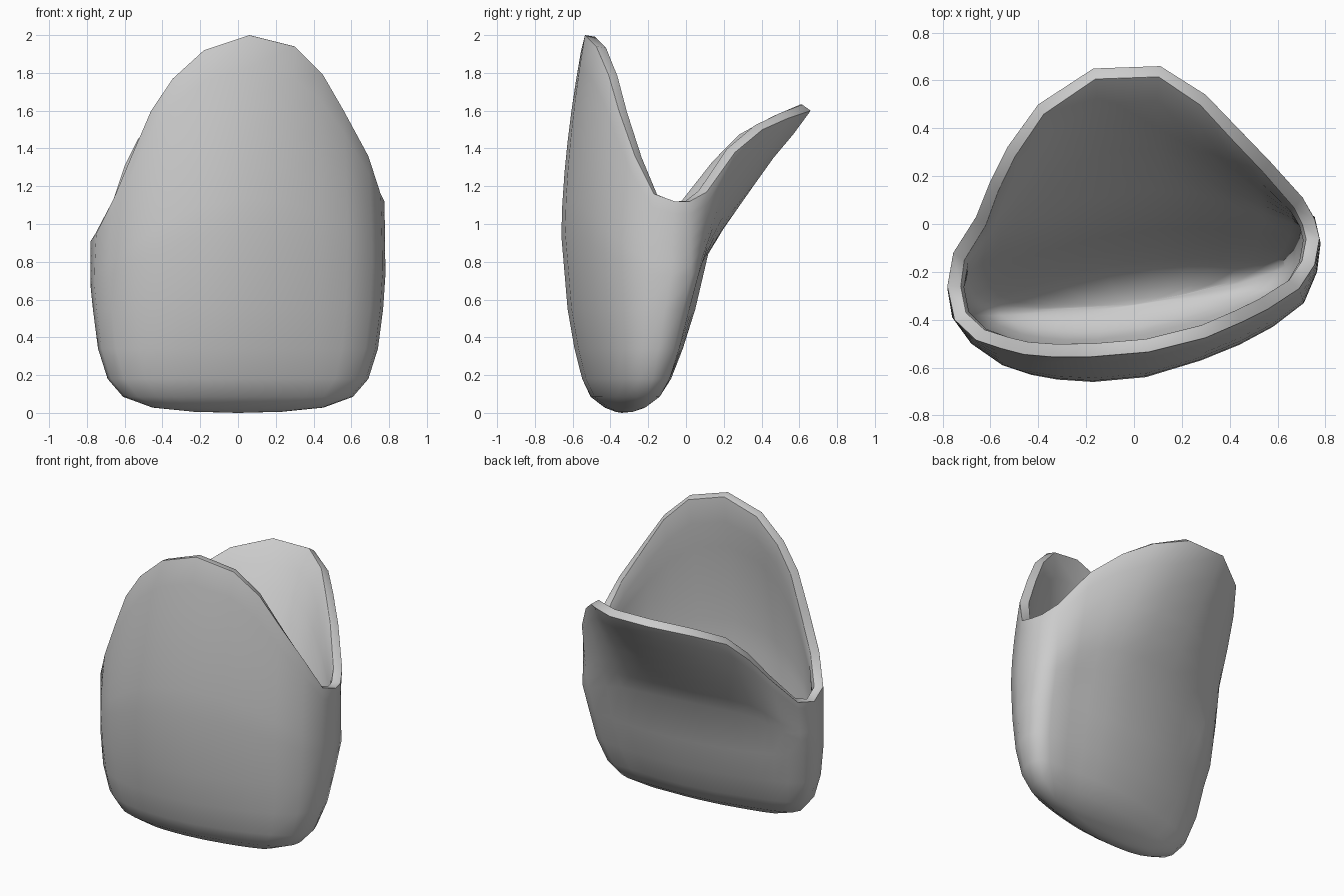
import bpy, bmesh
from mathutils import Vector

if "Cube" in bpy.data.objects:
    bpy.data.objects.remove(bpy.data.objects["Cube"])

# Rim of the pouch: left corner, front flap, right corner, back flap
RIM = [(-.78, -.26, .91), (-.75, -.40, .95), (-.66, -.485, 1.13), (-.555, -.52, 1.38),
       (-.46, -.545, 1.60), (-.345, -.555, 1.77), (-.18, -.555, 1.92), (.06, -.535, 2.0),
       (.30, -.475, 1.94), (.45, -.41, 1.79), (.56, -.355, 1.60), (.69, -.27, 1.36),
       (.755, -.17, 1.16), (.775, -.06, 1.12), (.755, .02, 1.12), (.705, .11, 1.17),
       (.57, .26, 1.38), (.43, .405, 1.50), (.30, .54, 1.56), (.11, .66, 1.60),
       (-.17, .65, 1.60), (-.40, .50, 1.54), (-.53, .32, 1.45), (-.60, .18, 1.31),
       (-.66, .03, 1.13), (-.755, -.12, .95)]

# Belly cross-section, same column order
BELLY = [(-.78, -.27), (-.76, -.39), (-.68, -.50), (-.55, -.59), (-.43, -.63), (-.32, -.65),
         (-.17, -.66), (.05, -.64), (.28, -.57), (.44, -.505), (.58, -.43), (.71, -.33),
         (.765, -.20), (.78, -.08), (.755, .03), (.68, .08), (.54, .09), (.41, .105),
         (.28, .12), (.10, .12), (-.15, .085), (-.38, .015), (-.50, -.03), (-.58, -.06),
         (-.66, -.10), (-.745, -.16)]

# Lower body: height, width scale, depth scale
LOWER = [(.006, .30, .09), (.028, .58, .23), (.085, .78, .44), (.18, .885, .58),
         (.34, .95, .72), (.55, .985, .86)]
UPPER_STEPS = 6


def axis_y(x, z):
    """Middle line of the slightly turned body."""
    return -.33 + .06 * min(z / .8, 1) + .13 * x


def column(i):
    bx, by = BELLY[i]
    rim = Vector(RIM[i])
    pts = []
    for z, sx, sy in LOWER:
        x = bx * sx
        pts.append(Vector((x, axis_y(x, z) + (by - axis_y(bx, .8)) * sy, z)))
    zm = .42 + .27 * rim.z
    power = 1.7 if i < 14 else 1.02
    for k in range(UPPER_STEPS + 1):
        t = k / UPPER_STEPS
        f = t ** power
        pts.append(Vector((bx + (rim.x - bx) * f, by + (rim.y - by) * f, zm + (rim.z - zm) * t)))
    return pts


# Outer skin
bm = bmesh.new()
cols = [[bm.verts.new(p) for p in column(i)] for i in range(len(RIM))]
pole = bm.verts.new((0, -.34, 0))
for a, b in zip(cols, cols[1:] + cols[:1]):
    bm.faces.new((pole, b[0], a[0]))
    for k in range(len(a) - 1):
        bm.faces.new((a[k], b[k], b[k + 1], a[k + 1]))
# Ease the crease where the back flap starts to flare
back = [v for i in range(15, 25) for v in cols[i][4:-2]]
for _ in range(2):
    bmesh.ops.smooth_vert(bm, verts=back, factor=.3, use_axis_x=False, use_axis_y=True, use_axis_z=False)
bm.verts.index_update()
rim_ids = [c[-1].index for c in cols]
body_ids = [v.index for v in bm.verts if v.index not in rim_ids]
mesh = bpy.data.meshes.new("pouch")
bm.to_mesh(mesh)
bm.free()
pouch = bpy.data.objects.new("pouch", mesh)
bpy.context.collection.objects.link(pouch)

# Wall thickness, thinner at the rim, with a rounded rim
group = pouch.vertex_groups.new(name="thickness")
group.add(body_ids, 1, 'REPLACE')
group.add(rim_ids, .8, 'REPLACE')
wall = pouch.modifiers.new("wall", 'SOLIDIFY')
wall.thickness = .07
wall.offset = -1
wall.vertex_group = "thickness"
edge = pouch.modifiers.new("rim_round", 'BEVEL')
edge.width = .025
edge.segments = 3
edge.limit_method = 'ANGLE'
edge.angle_limit = 1.0

bpy.context.view_layer.objects.active = pouch
pouch.select_set(True)
bpy.ops.object.shade_smooth_by_angle(angle=1.1)
